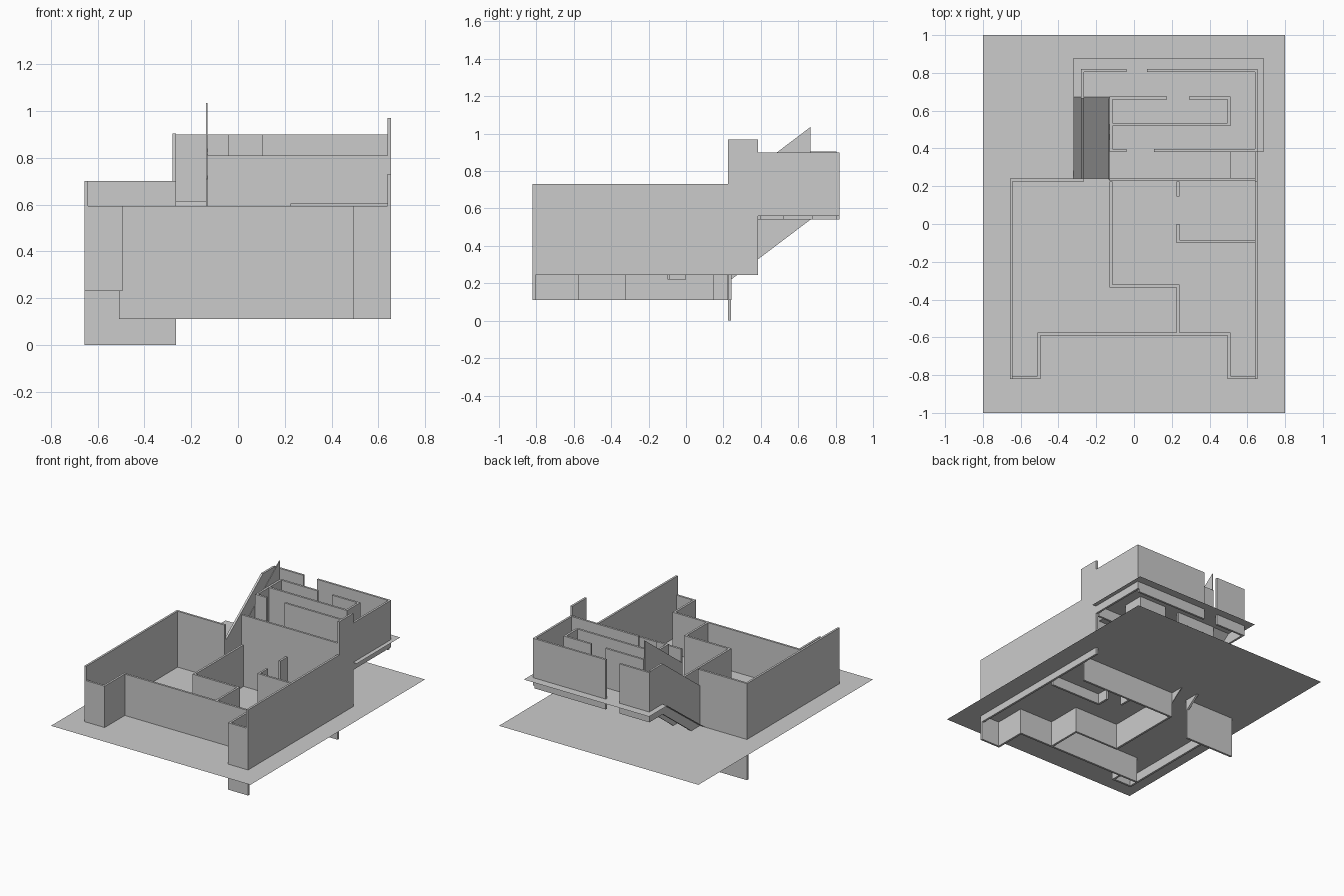
import bpy, bmesh

if "Cube" in bpy.data.objects:
    bpy.data.objects.remove(bpy.data.objects["Cube"])

T = 0.015  # wall thickness


def make(name, points, depth=None):
    """Flat polygon, optionally extruded along a vector."""
    bm = bmesh.new()
    face = bm.faces.new([bm.verts.new(p) for p in points])
    if depth:
        ext = bmesh.ops.extrude_face_region(bm, geom=[face], use_keep_orig=True)
        moved = [g for g in ext["geom"] if isinstance(g, bmesh.types.BMVert)]
        bmesh.ops.translate(bm, verts=moved, vec=depth)
    bmesh.ops.recalc_face_normals(bm, faces=bm.faces)
    if not depth:
        face.normal_update()
        if face.normal.z < 0:
            face.normal_flip()
    mesh = bpy.data.meshes.new(name)
    bm.to_mesh(mesh)
    bm.free()
    obj = bpy.data.objects.new(name, mesh)
    bpy.context.collection.objects.link(obj)
    return obj


def wall(name, x0, x1, y0, y1, z0, z1):
    make(name, [(x0, y0, z0), (x1, y0, z0), (x1, y1, z0), (x0, y1, z0)], (0, 0, z1 - z0))


def wall_x(name, x0, x1, y, z0, z1):
    wall(name, x0, x1, y, y + T, z0, z1)


def wall_y(name, x, y0, y1, z0, z1):
    wall(name, x, x + T, y0, y1, z0, z1)


def side_profile(name, x, yz, thick=T):
    make(name, [(x, y, z) for y, z in yz], (thick, 0, 0))


# Ground sheet
make("ground_sheet", [(-.8, -1, .295), (.8, -1, .295), (.8, 1, .295), (-.8, 1, .295)])

# Lower storey outer walls
wall_y("left_wall", -.657, -.82, .225, .23, .70)
wall_x("lower_back_wall", -.657, -.265, .225, 0, .70)
side_profile("right_wall", .64, [(-.82, .245), (.385, .245), (.385, .56), (.82, .56), (.82, .90),
                                 (.385, .90), (.385, .97), (.225, .97), (.225, .73), (-.82, .73)])
wall_x("front_left_bay", -.642, -.495, -.82, .23, .595)
wall_y("front_left_return", -.51, -.805, -.59, .23, .595)
wall_x("front_wall", -.51, .51, -.59, .11, .595)
wall_x("front_right_bay", .495, .655, -.82, .11, .595)
wall_y("front_right_return", .495, -.805, -.59, .11, .595)

# Lower storey partitions
wall_y("hall_wall", -.13, -.335, .225, .11, .595)
wall_x("hall_front_wall", -.115, .24, -.335, .11, .595)
wall_y("porch_wall", .225, -.575, -.335, .11, .595)
wall_x("room_wall", .225, .64, -.10, .22, .605)
wall_y("door_post_front", .225, -.085, 0, .22, .605)
wall_y("door_post_back", .225, .145, .225, .11, .605)
wall_x("middle_wall", -.13, .64, .228, .11, .81)

# Upper floor with stair opening, and corridor floor
FZ = .615
make("upper_floor", [(x, y, FZ) for x, y in
                     [(-.13, .382), (.685, .382), (.685, .88), (-.32, .88), (-.32, .672), (-.13, .672)]])
make("corridor_floor", [(-.13, .243, FZ), (.51, .243, FZ), (.51, .382, FZ), (-.13, .382, FZ)])

# Upper storey walls, split at the door openings
for i, (a, b) in enumerate([(-.28, -.04), (.07, .64)]):
    wall_x(f"upper_back_wall_{i}", a, b, .805, .54, .90)
for i, (a, b) in enumerate([(-.13, .175), (.29, .51)]):
    wall_x(f"inner_back_wall_{i}", a, b, .66, .54, .90)
for i, (a, b) in enumerate([(-.13, -.04), (.105, .64)]):
    wall_x(f"corridor_wall_{i}", a, b, .382, .54, .90)
wall_x("inner_front_wall", -.115, .51, .52, .54, .90)
wall_y("inner_right_wall", .495, .535, .66, .54, .90)
wall_y("inner_left_wall", -.13, .397, .66, .54, .90)

# Stair ramp and its sloped side walls
make("stair_ramp", [(-.32, .24, .295), (-.13, .24, .295), (-.13, .672, FZ), (-.32, .672, FZ)])
side_profile("stair_left_wall", -.28, [(.24, .22), (.665, .54), (.805, .54), (.805, .905),
                                       (.665, .905), (.24, .585)])
side_profile("stair_right_wall", -.136, [(.235, .215), (.665, .54), (.665, 1.035), (.235, .71)], .006)
